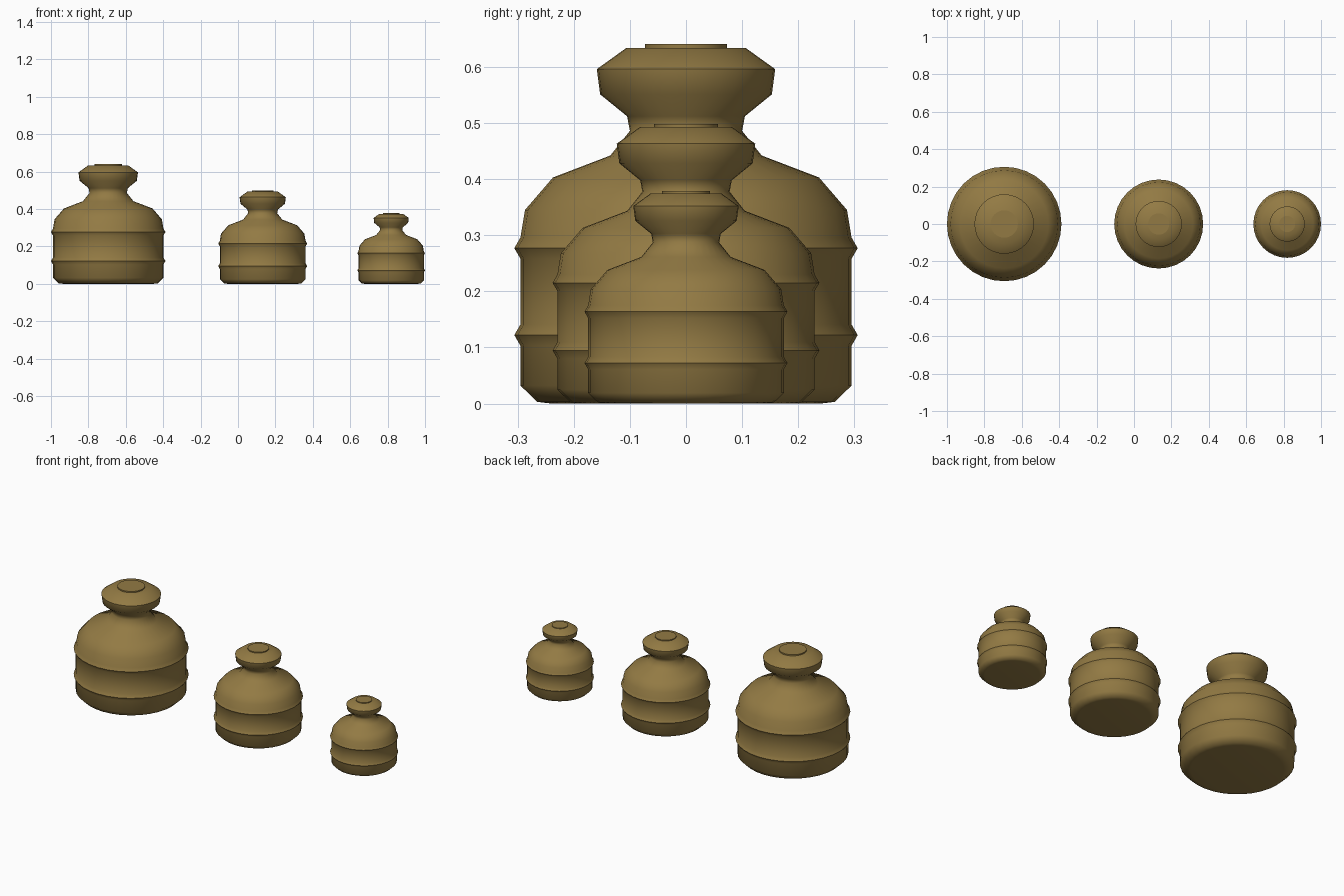
import bpy, bmesh, math
from mathutils import Vector

cube = bpy.data.objects.get("Cube")
if cube:
    bpy.data.objects.remove(cube, do_unlink=True)

brass = bpy.data.materials.new("aged brass")
brass.use_nodes = True
colour = (0.29, 0.195, 0.057, 1)
brass.diffuse_color = colour
brass.node_tree.nodes["Principled BSDF"].inputs["Base Color"].default_value = colour

SEGMENTS = 32


def lathe(name, profile, x, scale):
    """Revolve a (radius, height) profile around the vertical axis."""
    bm = bmesh.new()
    verts = [bm.verts.new((r * scale, 0, z * scale)) for r, z in profile]
    edges = [bm.edges.new(pair) for pair in zip(verts, verts[1:])]
    bmesh.ops.spin(bm, geom=verts + edges, cent=(0, 0, 0), axis=(0, 0, 1),
                   angle=math.tau, steps=SEGMENTS, use_merge=True)
    bmesh.ops.remove_doubles(bm, verts=bm.verts, dist=0.0001)
    bmesh.ops.recalc_face_normals(bm, faces=bm.faces)
    mesh = bpy.data.meshes.new(name)
    bm.to_mesh(mesh)
    bm.free()
    mesh.materials.append(brass)
    obj = bpy.data.objects.new(name, mesh)
    obj.location = Vector((x, 0, 0))
    bpy.context.collection.objects.link(obj)
    bpy.ops.object.select_all(action="DESELECT")
    obj.select_set(True)
    bpy.context.view_layer.objects.active = obj
    bpy.ops.object.shade_smooth_by_angle(angle=math.radians(58))
    return obj


def ridge(z):
    """Raised band around the drum."""
    return [(0.295, z - 0.019), (0.306, z), (0.295, z + 0.019)]


# Drum with two ridges, rounded shoulder, neck and flared knob
base = [(0, 0), (0.24, 0), (0.265, 0.003), (0.295, 0.032)]
shoulder = [(0.287, 0.345), (0.237, 0.403), (0.135, 0.442)]
knob = [(0.1, 0.486), (0.105, 0.512), (0.153, 0.551), (0.159, 0.596),
        (0.106, 0.634), (0, 0.634)]
body = base + ridge(0.122) + ridge(0.277) + shoulder + knob

# Thin plug on top of the knob
plug = [(0, 0.63), (0.073, 0.63), (0.073, 0.641), (0, 0.641)]

for size, x, scale in (("large", -0.694, 1), ("medium", 0.132, 0.777),
                       ("small", 0.819, 0.591)):
    lathe(size + "_weight_body", body, x, scale)
    lathe(size + "_weight_plug", plug, x, scale)
